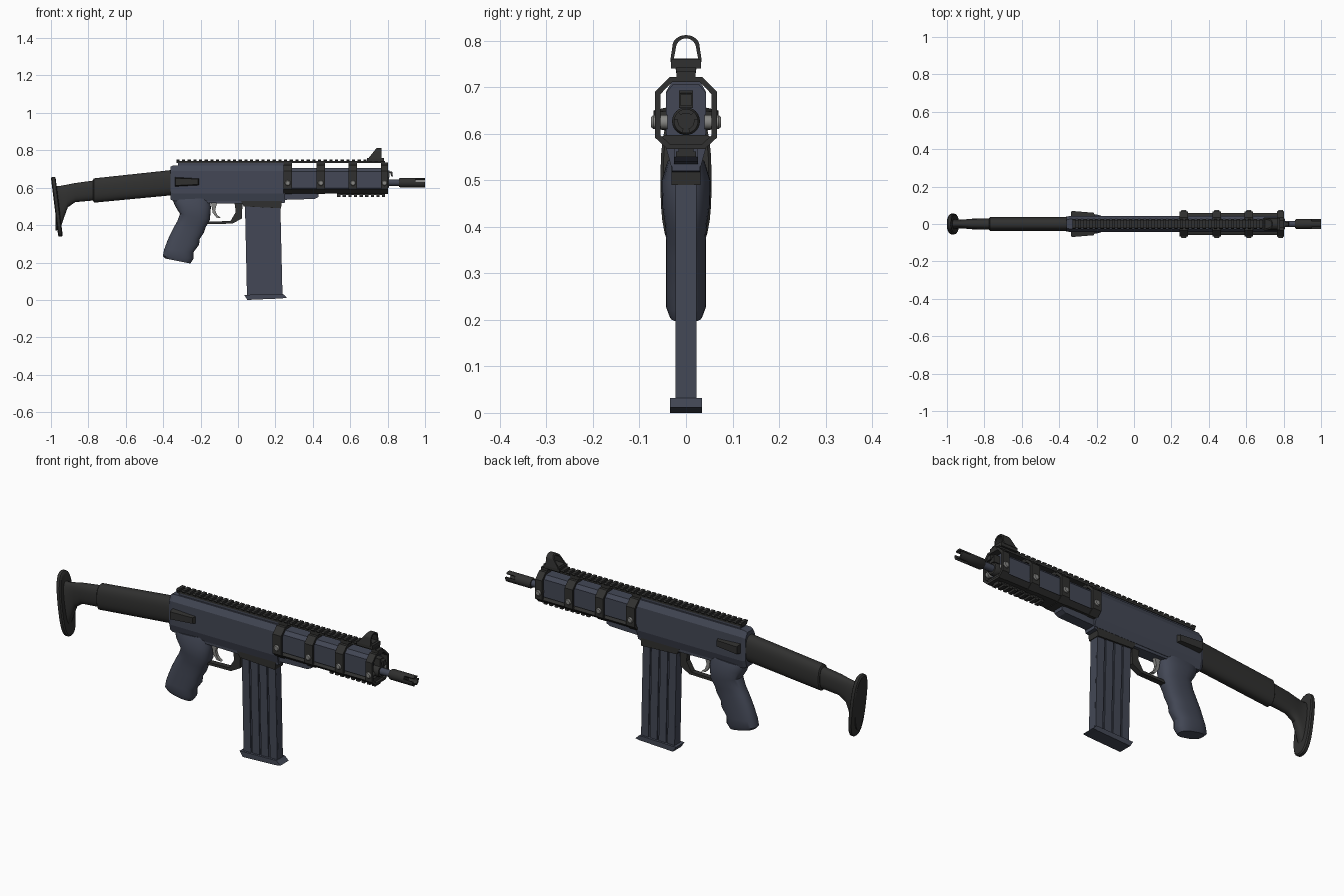
import bpy, bmesh
from math import sin, cos, pi, copysign
from mathutils import Vector

old = bpy.data.objects.get("Cube")
if old:
    bpy.data.objects.remove(old, do_unlink=True)


def material(name, r, g, b):
    m = bpy.data.materials.new(name)
    m.use_nodes = True
    m.diffuse_color = (r, g, b, 1)
    m.node_tree.nodes["Principled BSDF"].inputs["Base Color"].default_value = (r, g, b, 1)
    return m


BLUE = material("blue grey", 0.056, 0.064, 0.092)
DARK = material("charcoal", 0.03, 0.03, 0.029)
STEEL = material("light steel", 0.24, 0.24, 0.23)


def loft(name, rings, mat, closed=False, smooth=True):
    """Skin a list of equal loops; cap the ends unless closed on itself."""
    bm = bmesh.new()
    loops = [[bm.verts.new(p) for p in ring] for ring in rings]
    n = len(loops[0])
    for a, b in zip(loops, loops[1:] + (loops[:1] if closed else [])):
        for i in range(n):
            j = (i + 1) % n
            bm.faces.new((a[i], a[j], b[j], b[i]))
    if not closed:
        bm.faces.new(loops[0])
        bm.faces.new(loops[-1])
    bmesh.ops.recalc_face_normals(bm, faces=bm.faces)
    me = bpy.data.meshes.new(name)
    bm.to_mesh(me)
    bm.free()
    me.materials.append(mat)
    ob = bpy.data.objects.new(name, me)
    bpy.context.collection.objects.link(ob)
    if smooth:
        bpy.ops.object.select_all(action='DESELECT')
        ob.select_set(True)
        bpy.context.view_layer.objects.active = ob
        bpy.ops.object.shade_smooth_by_angle(angle=0.6)
    return ob


def side_plate(name, pts, y0, y1, mat):
    """Side profile of (x, z) points, extruded across y."""
    return loft(name, [[(x, y, z) for x, z in pts] for y in (y0, y1)], mat, smooth=False)


def along(name, pts, x0, x1, mat):
    """Cross-section of (y, z) points, extruded along x."""
    return loft(name, [[(x, y, z) for y, z in pts] for x in (x0, x1)], mat, smooth=False)


def box(name, x0, x1, y0, y1, z0, z1, mat):
    return along(name, [(y0, z0), (y1, z0), (y1, z1), (y0, z1)], x0, x1, mat)


def mirrored(half):
    """Complete a right-hand half section given from top to bottom."""
    return half + [(-y, z) for y, z in reversed(half)]


def oval(back, front, hw, power=0.8, n=28):
    """Rounded loop whose long axis joins two (x, z) points."""
    b, f = Vector((back[0], 0, back[1])), Vector((front[0], 0, front[1]))
    ring = []
    for i in range(n):
        c, s = cos(2 * pi * i / n), sin(2 * pi * i / n)
        p = (b + f) / 2 + (f - b) / 2 * copysign(abs(c) ** power, c)
        p.y = hw * copysign(abs(s) ** power, s)
        ring.append(p)
    return ring


def turned(name, profile, mat, y=0, z=0.627, n=24, axis="x"):
    """Round part from (position, radius) pairs along x, or along y at x = y."""
    rings = []
    for p, r in profile:
        loop = [(r * cos(2 * pi * i / n), r * sin(2 * pi * i / n)) for i in range(n)]
        rings.append([(p, y + a, z + b) if axis == "x" else (y + a, p, z + b) for a, b in loop])
    return loft(name, rings, mat)


# Receiver with chamfered section, rear collar and top spine
body = [(0.026, 0.72), (0.043, 0.69), (0.043, 0.57), (0.032, 0.53)]
small = [(y * 0.88, 0.625 + (z - 0.625) * 0.92) for y, z in body]
loft("receiver", [[(x, y, z) for y, z in mirrored(s)]
                  for x, s in ((-0.362, small), (-0.345, body), (0.25, body))], BLUE, smooth=False)
box("receiver_spine", -0.32, 0.25, -0.018, 0.018, 0.715, 0.733, BLUE)
side_plate("lower_receiver", [(-0.33, 0.55), (-0.31, 0.52), (0.2, 0.512), (0.25, 0.52), (0.25, 0.56)],
           -0.03, 0.03, BLUE)
side_plate("lower_nose", [(0.24, 0.535), (0.41, 0.54), (0.43, 0.55), (0.43, 0.575), (0.24, 0.575)],
           -0.026, 0.026, BLUE)

# Handguard core, corner bars and clamping frames
core = [(0.028, 0.706), (0.043, 0.688), (0.043, 0.6), (0.03, 0.578)]
along("handguard_core", mirrored(core), 0.24, 0.775, BLUE)
along("handguard_floor", mirrored([(0.045, 0.597), (0.06, 0.59), (0.038, 0.57)]), 0.25, 0.79, DARK)
outer = mirrored([(0.035, 0.722), (0.067, 0.69), (0.067, 0.592), (0.04, 0.567)])
inner = mirrored([(0.03, 0.711), (0.055, 0.685), (0.055, 0.597), (0.035, 0.578)])
for k, (x0, x1) in enumerate([(0.242, 0.29), (0.42, 0.466), (0.592, 0.637), (0.765, 0.802)]):
    loft(f"frame_{k}", [[(x, y, z) for y, z in s] for x, s in
                        ((x0, outer), (x1, outer), (x1, inner), (x0, inner))],
         DARK, closed=True, smooth=False)
    box(f"rail_post_{k}", x0, x1, -0.02, 0.02, 0.715, 0.735, DARK)
    mid = (x0 + x1) / 2
    for s, side in ((1, "left"), (-1, "right")):
        turned(f"bolt_{side}_{k}", [(s * 0.04, 0.015), (s * 0.07, 0.015), (s * 0.075, 0.011)],
               STEEL, y=mid, z=0.625, n=16, axis="y")

# Toothed rails
box("top_rail", -0.33, 0.785, -0.021, 0.021, 0.731, 0.742, DARK)
for i in range(37):
    x = -0.33 + i * 0.0303
    along(f"top_tooth_{i}", mirrored([(0.022, 0.752), (0.027, 0.746), (0.021, 0.737)]), x, x + 0.017, DARK)
box("bottom_rail", 0.53, 0.785, -0.016, 0.016, 0.56, 0.575, DARK)
for i in range(9):
    x = 0.53 + i * 0.03
    box(f"bottom_tooth_{i}", x, x + 0.017, -0.021, 0.021, 0.55, 0.562, DARK)

# Front sight: base, sloped arch and post
box("sight_base", 0.69, 0.78, -0.032, 0.032, 0.74, 0.76, DARK)


def arch(w, top, bottom, n=12):
    pts = [(-w, bottom)]
    for i in range(n + 1):
        a = pi - pi * i / n
        pts.append((w * 0.86 * cos(a), top - 0.024 + 0.024 * sin(a)))
    return pts + [(w, bottom)]


big, hole = arch(0.034, 0.812, 0.755), arch(0.026, 0.805, 0.762)
loft("sight_arch", [[(0.768, y, z) for y, z in big], [(0.695 + (z - 0.755) * 0.8, y, z) for y, z in big],
                    [(0.695 + (z - 0.755) * 0.8, y, z) for y, z in hole], [(0.768, y, z) for y, z in hole]],
     DARK, closed=True, smooth=False)

# Barrel, gas block and pronged muzzle
turned("barrel_hub", [(0.76, 0.03), (0.8, 0.03), (0.808, 0.026)], DARK)
turned("barrel", [(0.76, 0.017), (0.88, 0.017)], BLUE)
turned("muzzle", [(0.862, 0.022), (0.868, 0.026), (0.95, 0.026)], DARK)
for k in range(3):
    angles = [2 * pi * k / 3 + pi / 2 + t * 0.18 for t in range(-4, 5)]
    arc = [(0.026 * cos(a), 0.627 + 0.026 * sin(a)) for a in angles]
    arc += [(0.017 * cos(a), 0.627 + 0.017 * sin(a)) for a in reversed(angles)]
    along(f"muzzle_prong_{k}", arc, 0.945, 1.0, DARK)
box("gas_block", 0.765, 0.81, -0.015, 0.015, 0.655, 0.693, DARK)
side_plate("gas_catch", [(0.8, 0.69), (0.825, 0.685), (0.828, 0.66), (0.82, 0.66), (0.815, 0.678), (0.8, 0.68)],
           -0.012, 0.012, DARK)

# Side levers on both flanks
for s, side in ((1, "left"), (-1, "right")):
    loft(f"lever_{side}", [
        [(-0.338, s * 0.035, 0.605), (-0.205, s * 0.035, 0.612), (-0.205, s * 0.035, 0.65), (-0.338, s * 0.035, 0.658)],
        [(-0.335, s * 0.07, 0.612), (-0.215, s * 0.06, 0.617), (-0.215, s * 0.06, 0.647), (-0.335, s * 0.07, 0.65)],
    ], DARK, smooth=False)

# Pistol grip with finger swells
grip = [((-0.35, 0.535), (-0.15, 0.545), 0.04), ((-0.335, 0.50), (-0.145, 0.495), 0.053),
        ((-0.31, 0.46), (-0.15, 0.43), 0.051), ((-0.325, 0.42), (-0.172, 0.39), 0.045),
        ((-0.345, 0.385), (-0.182, 0.36), 0.043), ((-0.365, 0.345), (-0.205, 0.325), 0.043),
        ((-0.38, 0.31), (-0.208, 0.295), 0.043), ((-0.395, 0.27), (-0.238, 0.255), 0.043),
        ((-0.402, 0.235), (-0.238, 0.22), 0.043), ((-0.39, 0.222), (-0.255, 0.195), 0.035)]
loft("pistol_grip", [oval(*g) for g in grip], BLUE)

# Trigger and guard
side_plate("trigger_guard", [(-0.18, 0.405), (-0.03, 0.408), (0.02, 0.435), (0.025, 0.53), (-0.02, 0.53),
                             (-0.012, 0.47), (-0.04, 0.422), (-0.18, 0.418)], -0.014, 0.014, DARK)
side_plate("trigger", [(-0.145, 0.525), (-0.11, 0.525), (-0.122, 0.48), (-0.112, 0.455), (-0.09, 0.437),
                       (-0.115, 0.44), (-0.135, 0.465)], -0.008, 0.008, STEEL)

# Magazine: well, core, raised ribs and floor plate
side_plate("magazine_well", [(0.015, 0.53), (0.03, 0.5), (0.23, 0.49), (0.235, 0.53)], -0.031, 0.031, DARK)
side_plate("magazine_core", [(0.037, 0.52), (0.048, 0.02), (0.238, 0.02), (0.226, 0.52)], -0.017, 0.017, BLUE)
for i in range(4):
    x = 0.037 + i * 0.0495
    side_plate(f"magazine_rib_{i}", [(x, 0.515), (x + 0.011, 0.025), (x + 0.0515, 0.025), (x + 0.0405, 0.515)],
               -0.023, 0.023, BLUE)
side_plate("magazine_floor", [(0.033, 0.027), (0.05, 0.0), (0.235, 0.008), (0.262, 0.012), (0.24, 0.032)],
           -0.034, 0.034, BLUE)

# Stock: sleeve, neck and butt pad
loft("stock_sleeve", [oval((x, lo), (x, hi), w) for x, lo, hi, w in
                      ((-0.775, 0.53, 0.642, 0.032), (-0.77, 0.52, 0.65, 0.037), (-0.35, 0.56, 0.695, 0.037))], DARK)
loft("stock_neck", [oval((x, lo), (x, hi), w) for x, lo, hi, w in
                    ((-0.975, 0.37, 0.61, 0.032), (-0.95, 0.38, 0.61, 0.026), (-0.93, 0.44, 0.614, 0.024),
                     (-0.91, 0.495, 0.617, 0.024), (-0.87, 0.523, 0.625, 0.028), (-0.76, 0.533, 0.64, 0.03))], DARK)
loft("butt_pad", [oval((-0.962 + dx, 0.338 + d), (-1.0 + dx, 0.658 - d), 0.055 - d, 0.75)
                  for dx, d in ((0, 0.008), (0.005, 0), (0.02, 0), (0.025, 0.006))], DARK)
